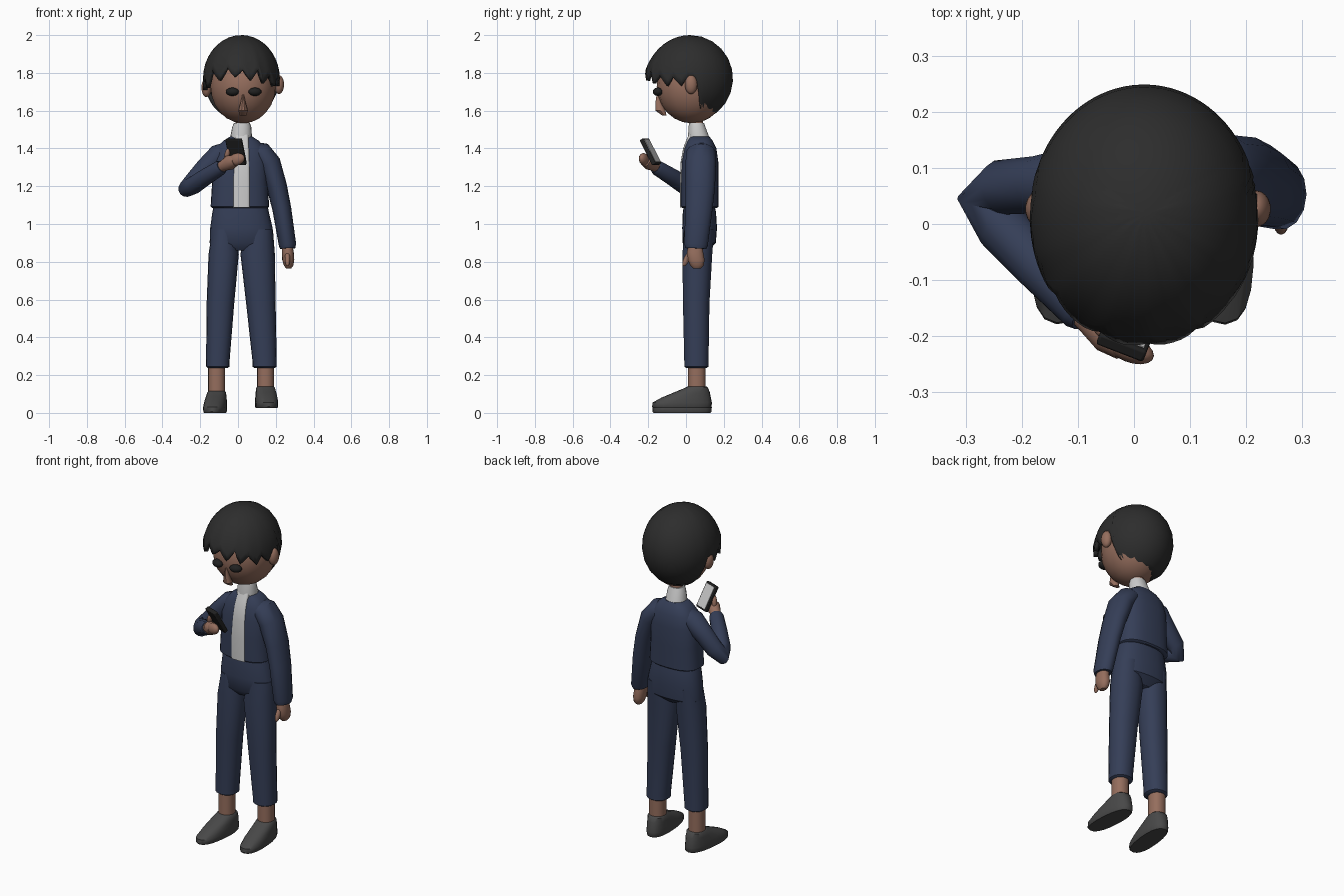
import bpy, bmesh
from math import sin, cos, pi, radians, acos
from mathutils import Vector, Matrix, Euler


def material(name, rgb):
    m = bpy.data.materials.new(name)
    m.diffuse_color = (*rgb, 1)
    return m


NAVY = material("navy_cloth", (0.035, 0.048, 0.095))
SKIN = material("skin", (0.30, 0.155, 0.11))
HAIR = material("dark_hair", (0.026, 0.026, 0.026))
SHOE = material("dark_shoe", (0.065, 0.065, 0.065))
BLACK = material("black_case", (0.015, 0.015, 0.015))


def finish(ob, mat, angle=40):
    if mat:
        ob.data.materials.append(mat)
    bpy.ops.object.select_all(action='DESELECT')
    ob.select_set(True)
    bpy.context.view_layer.objects.active = ob
    bpy.ops.object.shade_smooth_by_angle(angle=radians(angle))
    return ob


def make(name, verts, faces, mat, angle=40):
    me = bpy.data.meshes.new(name)
    me.from_pydata(verts, [], faces)
    ob = bpy.data.objects.new(name, me)
    bpy.context.collection.objects.link(ob)
    return finish(ob, mat, angle)


def skin_rings(name, rings, mat, angle=40):
    """Join equal-sized vertex rings with quads and cap both ends."""
    n = len(rings[0])
    faces = [(r * n + i, r * n + (i + 1) % n, (r + 1) * n + (i + 1) % n, (r + 1) * n + i)
             for r in range(len(rings) - 1) for i in range(n)]
    faces += [tuple(range(n))[::-1], tuple(range((len(rings) - 1) * n, len(rings) * n))]
    ob = make(name, [v for r in rings for v in r], faces, mat, angle)
    bm = bmesh.new()
    bm.from_mesh(ob.data)
    bmesh.ops.recalc_face_normals(bm, faces=bm.faces)
    bm.to_mesh(ob.data)
    bm.free()
    return ob


def oval(n, a, b, p):
    def e(v):
        return abs(v) ** (2 / p) * (1 if v >= 0 else -1)
    return [(a * e(cos(2 * pi * i / n)), b * e(sin(2 * pi * i / n))) for i in range(n)]


def loft(name, sections, mat, n=18, p=2.2, angle=40):
    """Level sections: (z, centre x, centre y, half x, half y)."""
    return skin_rings(name, [[(x + u, y + v, z) for u, v in oval(n, a, b, p)]
                             for z, x, y, a, b in sections], mat, angle)


def tube(name, path, mat, n=14):
    """Sections across a path: (x, y, z, half width, half depth)."""
    pts = [Vector(q[:3]) for q in path]
    rings, t0, U = [], None, None
    for i, q in enumerate(path):
        t = (pts[min(i + 1, len(pts) - 1)] - pts[max(i - 1, 0)]).normalized()
        if t0 is None:
            U = Vector((0, 1, 0)).cross(t).normalized()
        else:
            U = t0.rotation_difference(t) @ U
        V, t0 = t.cross(U), t
        rings.append([pts[i] + U * a + V * b for a, b in oval(n, q[3], q[4], 2)])
    return skin_rings(name, rings, mat)


def ball(name, loc, size, mat, rot=(0, 0, 0)):
    bpy.ops.mesh.primitive_uv_sphere_add(segments=18, ring_count=12, location=loc,
                                         rotation=[radians(r) for r in rot])
    ob = bpy.context.object
    ob.name, ob.scale = name, size
    return finish(ob, mat, 60)


# Head, ears, eyes and nose
ball("head", (0.027, 0.03, 1.73), (0.175, 0.185, 0.197), SKIN)
for s, side in ((-1, "left"), (1, "right")):
    ball("ear_" + side, (0.025 + s * 0.192, 0.027, 1.73 + s * 0.008), (0.027, 0.033, 0.05), SKIN)
    ball("eye_" + side, (0.03 + s * 0.06, -0.15, 1.70), (0.035, 0.025, 0.022), BLACK, (0, 0, s * 17))
loft("nose", [(1.575, 0.027, -0.115, 0.018, 0.012), (1.60, 0.027, -0.135, 0.025, 0.028),
              (1.64, 0.027, -0.145, 0.014, 0.018), (1.685, 0.027, -0.15, 0.004, 0.006)], SKIN, 10, 2)

# Hair cap with a jagged fringe: (azimuth, hem height)
HEM = [(-180, 1.73), (-172, 1.71), (-160, 1.77), (-152, 1.72), (-140, 1.82), (-124, 1.76),
       (-112, 1.83), (-100, 1.78), (-88, 1.82), (-76, 1.76), (-64, 1.82), (-56, 1.745),
       (-44, 1.79), (-32, 1.73), (-24, 1.78), (-12, 1.73), (-4, 1.775), (8, 1.765),
       (16, 1.63), (28, 1.56), (152, 1.56), (164, 1.63), (172, 1.76), (180, 1.73)]


def hem(d):
    for (a, p), (b, q) in zip(HEM, HEM[1:]):
        if a <= d <= b:
            return p + (q - p) * (d - a) / (b - a)


N, M = 90, 10
verts, faces = [(0.025, 0.02, 2.0)], []
for r in range(1, M + 1):
    for i in range(N):
        d = -180 + 4 * i
        th, cz = radians(d), (hem(d) - 1.77) / 0.23
        ph = acos(max(-1, min(1, cz))) * r / M
        front = d <= 4
        k = sin(ph) if ph < pi / 2 or not front else 1.0
        if front:
            k *= 1 + 0.06 * max(0, -sin(th)) * (r / M) ** 3
        verts.append((0.018 + 0.203 * k * cos(th), 0.022 + 0.227 * k * sin(th), 1.77 + 0.23 * cos(ph)))
for i in range(N):
    j = (i + 1) % N
    faces.append((0, 1 + i, 1 + j))
    for r in range(M - 1):
        a = 1 + r * N
        faces.append((a + i, a + N + i, a + N + j, a + j))
hair = make("hair", verts, faces, HAIR, 50)
mod = hair.modifiers.new("thickness", 'SOLIDIFY')
mod.thickness, mod.offset = 0.022, -1

# Neck, collar, jacket and shirt front
loft("neck", [(1.48, 0.022, 0.06, 0.036, 0.036), (1.60, 0.025, 0.05, 0.036, 0.036)], SKIN)
loft("collar", [(1.43, 0.015, 0.07, 0.062, 0.062), (1.465, 0.017, 0.066, 0.057, 0.056),
                (1.515, 0.02, 0.058, 0.05, 0.045), (1.535, 0.021, 0.056, 0.042, 0.04)], None)
loft("jacket", [(1.085, 0.01, 0.072, 0.145, 0.092), (1.092, 0.01, 0.072, 0.155, 0.1),
                (1.22, 0.01, 0.072, 0.147, 0.1), (1.33, 0.012, 0.074, 0.145, 0.097),
                (1.40, 0.015, 0.076, 0.13, 0.085), (1.44, 0.016, 0.074, 0.095, 0.068),
                (1.462, 0.017, 0.072, 0.06, 0.052)], NAVY, 28, 2.6)
loft("shirt_front", [(1.087, 0.018, 0.02, 0.047, 0.053), (1.22, 0.018, 0.02, 0.047, 0.053),
                     (1.33, 0.02, 0.024, 0.043, 0.052), (1.40, 0.02, 0.035, 0.04, 0.05),
                     (1.44, 0.02, 0.047, 0.037, 0.047), (1.475, 0.02, 0.06, 0.036, 0.045)], None, 24, 6)

# Sleeves: one hanging, one bent up to the phone
tube("hanging_sleeve", [(0.06, 0.075, 1.40, 0.04, 0.06), (0.12, 0.078, 1.375, 0.062, 0.08),
                        (0.165, 0.078, 1.32, 0.062, 0.082), (0.205, 0.076, 1.2, 0.054, 0.08),
                        (0.232, 0.068, 1.08, 0.05, 0.074), (0.262, 0.053, 0.89, 0.046, 0.064),
                        (0.263, 0.052, 0.87, 0.04, 0.056)], NAVY)
tube("bent_sleeve", [(-0.04, 0.075, 1.395, 0.045, 0.055), (-0.1, 0.075, 1.365, 0.06, 0.065),
                     (-0.17, 0.07, 1.295, 0.056, 0.052), (-0.235, 0.065, 1.225, 0.05, 0.05),
                     (-0.268, 0.045, 1.19, 0.046, 0.05), (-0.235, -0.005, 1.205, 0.047, 0.05),
                     (-0.17, -0.075, 1.25, 0.044, 0.045), (-0.095, -0.152, 1.297, 0.04, 0.04),
                     (-0.085, -0.162, 1.304, 0.033, 0.033)], NAVY)

# Hanging hand
loft("hanging_hand", [(0.90, 0.26, 0.05, 0.026, 0.034), (0.85, 0.264, 0.048, 0.031, 0.044),
                      (0.81, 0.266, 0.054, 0.032, 0.045), (0.78, 0.268, 0.058, 0.025, 0.036),
                      (0.765, 0.268, 0.058, 0.014, 0.02)], SKIN)
ball("hanging_thumb", (0.262, 0.004, 0.815), (0.014, 0.016, 0.042), SKIN, (-25, 0, 0))

# Raised hand holding the phone
tube("raised_wrist", [(-0.12, -0.125, 1.28, 0.028, 0.028), (-0.075, -0.17, 1.31, 0.03, 0.03),
                      (-0.045, -0.195, 1.325, 0.04, 0.036), (-0.015, -0.215, 1.335, 0.03, 0.03)], SKIN)
ball("raised_fingers", (-0.008, -0.222, 1.342), (0.047, 0.024, 0.032), SKIN, (0, -15, -22))
ball("raised_thumb", (-0.058, -0.185, 1.365), (0.014, 0.015, 0.036), SKIN, (15, 10, 0))

U = Vector((0.93, -0.36, 0)).normalized()
V = Vector((-0.17, -0.44, 0.87)).normalized()
W = V.cross(U).normalized()
V = U.cross(W)
frame = Matrix((U, V, -W)).transposed().to_4x4()


def slab(name, offset, size, mat, bevel):
    bpy.ops.mesh.primitive_cube_add(size=1)
    ob = bpy.context.object
    ob.name = name
    ob.data.transform(Matrix.Diagonal((*size, 1)))
    mirror = frame.copy()
    if mirror.determinant() < 0:
        mirror = mirror @ Matrix.Diagonal((1, 1, -1, 1))
    ob.matrix_world = Matrix.Translation(Vector((-0.01, -0.188, 1.382)) + W * offset) @ mirror
    b = ob.modifiers.new("soft_edges", 'BEVEL')
    b.width, b.segments = bevel, 2
    return finish(ob, mat, 30)


slab("phone_case", 0, (0.09, 0.152, 0.024), BLACK, 0.005)
slab("phone_screen", 0.012, (0.076, 0.132, 0.004), None, 0.001)

# Trousers
loft("trouser_hips", [(0.86, 0.016, 0.065, 0.1, 0.05), (0.90, 0.018, 0.07, 0.168, 0.088),
                      (0.98, 0.018, 0.072, 0.165, 0.092), (1.06, 0.014, 0.071, 0.15, 0.088),
                      (1.11, 0.014, 0.07, 0.14, 0.08)], NAVY, 24, 2.3)
LEGS = {"left": [(-0.107, 0.062, 0), (-0.093, 0.073, 0), (-0.076, 0.08, 0)],
        "right": [(0.141, 0.064, 0), (0.121, 0.078, 0), (0.104, 0.091, 0)]}
for side, ((x0, r0, _), (x1, r1, _), (x2, r2, _)) in LEGS.items():
    loft("trouser_leg_" + side,
         [(0.238, x0, 0.055, r0 - 0.01, 0.055), (0.245, x0, 0.055, r0, 0.065),
          (0.27, x0, 0.055, r0, 0.065), (0.58, x1, 0.054, r1, 0.071),
          (0.84, x2, 0.06, r2, 0.08), (0.97, x2 + 0.005, 0.07, r2 - 0.015, 0.08)], NAVY)

# Ankles and shoes
for side, x, lift, turn in (("left", -0.113, 0.0, -6), ("right", 0.146, 0.025, 4)):
    loft("ankle_" + side, [(0.06 + lift, x, 0.057, 0.045, 0.047),
                           (0.26, x, 0.057, 0.045, 0.047)], SKIN)
    shoe = loft("shoe_" + side, [(0, 0, -0.08, 0.055, 0.152), (0.008, 0, -0.08, 0.059, 0.158),
                                 (0.03, 0, -0.078, 0.06, 0.157), (0.055, 0, -0.058, 0.058, 0.132),
                                 (0.085, 0, -0.025, 0.054, 0.093), (0.11, 0, 0, 0.049, 0.058),
                                 (0.115, 0, 0, 0.044, 0.05)], SHOE, 20, 2.4)
    shoe.location = (x, 0.058, lift)
    shoe.rotation_euler = Euler((0, 0, radians(turn)))
